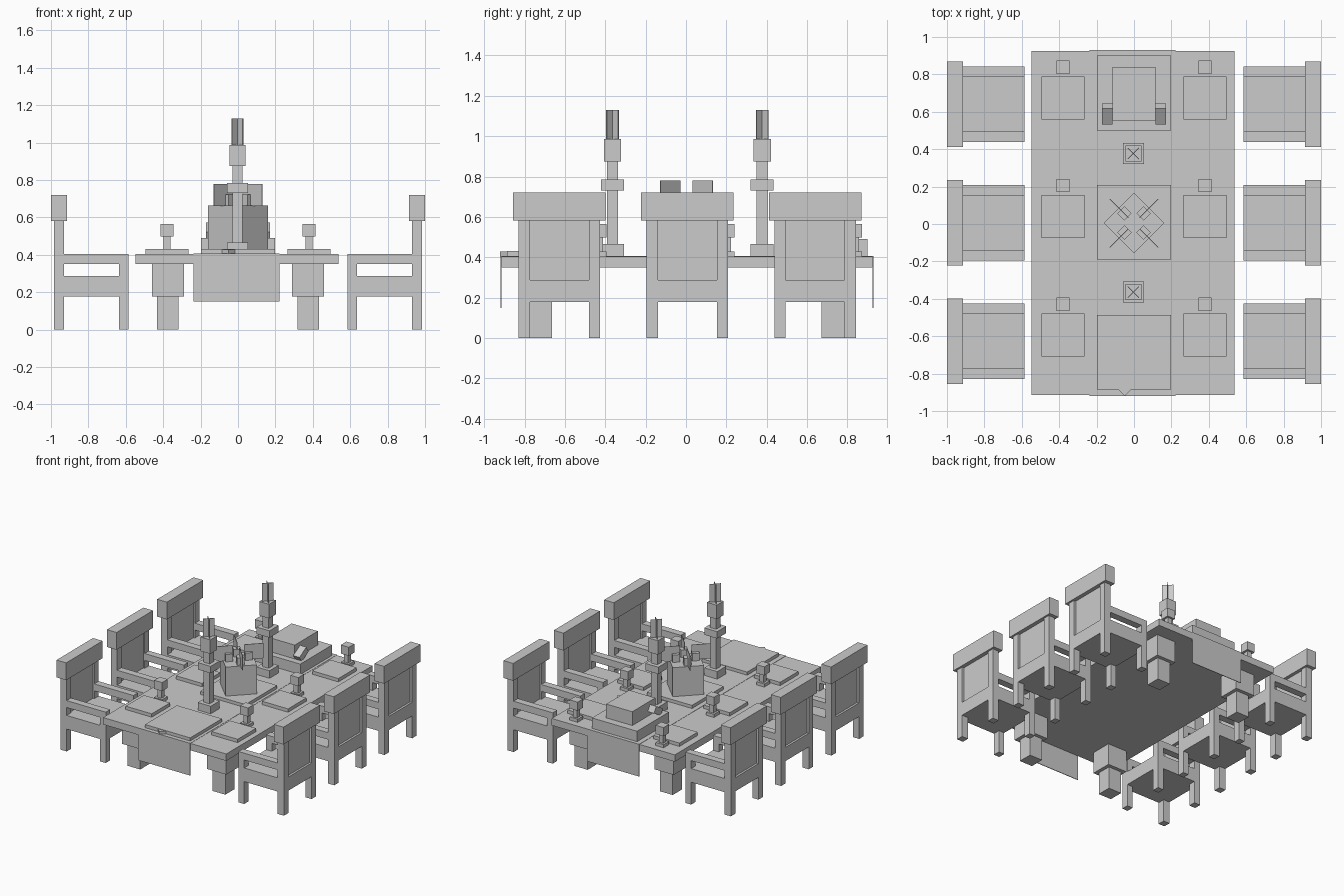
import bpy
import bmesh
from math import radians
from mathutils import Matrix, Vector

if "Cube" in bpy.data.objects:
    bpy.data.objects.remove(bpy.data.objects["Cube"])

grey = bpy.data.materials.new("plain grey")
grey.use_nodes = True
grey.diffuse_color = (0.6, 0.6, 0.6, 1)
grey.node_tree.nodes["Principled BSDF"].inputs["Base Color"].default_value = (0.6, 0.6, 0.6, 1)


def add_box(bm, x, y, z, turn=0, axis="Z"):
    """Box between the (low, high) pairs x, y, z, turned about its own centre."""
    mid = Vector([sum(r) / 2 for r in (x, y, z)])
    size = Matrix.Diagonal([r[1] - r[0] for r in (x, y, z)] + [1])
    spin = Matrix.Rotation(radians(turn), 4, axis)
    bmesh.ops.create_cube(bm, size=1, matrix=Matrix.Translation(mid) @ spin @ size)


def about(centre, half):
    return (centre - half, centre + half)


def make_mesh(name, boxes):
    bm = bmesh.new()
    for b in boxes:
        add_box(bm, *b)
    mesh = bpy.data.meshes.new(name)
    bm.to_mesh(mesh)
    bm.free()
    mesh.materials.append(grey)
    return mesh


def place(name, mesh, location=(0, 0, 0), turn=0):
    obj = bpy.data.objects.new(name, mesh)
    obj.location = location
    obj.rotation_euler.z = radians(turn)
    bpy.context.scene.collection.objects.link(obj)
    return obj


TOP = 0.405                      # table surface
SEATS = (0.64, 0.007, -0.627)    # chair rows along the table
ROWS = ("back", "middle", "front")
SIDES = (("left", 1), ("right", -1))

# Table top, stepped legs and the runner hanging over both ends
place("table_top", make_mesh("table_top", [((-0.549, 0.537), (-0.915, 0.925), (0.35, TOP))]))
leg = make_mesh("table_leg", [
    (about(0, 0.085), about(0, 0.085), (0.178, 0.35)),
    (about(0, 0.057), about(0, 0.057), (0, 0.178)),
])
for side, sx in SIDES:
    for end, y in (("front", -0.72), ("back", 0.727)):
        place(f"table_leg_{end}_{side}", leg, (0.375 * sx, y, 0))
place("table_runner", make_mesh("table_runner", [
    ((-0.237, 0.222), (-0.917, 0.927), (TOP - 0.003, TOP + 0.002)),
    ((-0.237, 0.222), (-0.919, -0.914), (0.15, TOP + 0.002)),
    ((-0.237, 0.222), (0.924, 0.929), (0.15, TOP + 0.002)),
]))

# Armchair, facing -x with its back towards +x
BACK, FRONT, WIDE = (0.93, 0.985), (0.585, 0.635), 0.202
chair_boxes = [
    ((0.585, 0.985), about(0, WIDE), (0.178, 0.287)),       # seat
    ((0.942, 0.968), about(0, 0.15), (0.28, 0.59)),         # back panel
    ((0.915, 1.0), about(0, 0.229), (0.582, 0.72)),         # top rail
]
for s in (-1, 1):
    edge = about(s * (WIDE - 0.028), 0.028)
    chair_boxes += [
        (BACK, edge, (0, 0.59)),                            # back post
        (FRONT, edge, (0, 0.18)),                           # front leg
        (FRONT, edge, (0.28, 0.352)),                       # arm support
        ((0.585, 0.94), edge, (0.35, TOP)),                 # armrest
    ]
chair = make_mesh("armchair", chair_boxes)

# Place setting and goblet shared by every seat
place_mat = make_mesh("place_mat", [(about(0, 0.115), about(0, 0.115), (TOP, 0.432))])
goblet = make_mesh("goblet", [
    (about(0, 0.035), about(0, 0.035), (TOP, 0.43)),
    (about(0, 0.019), about(0, 0.019), (0.43, 0.498)),
    (about(0, 0.035), about(0, 0.035), (0.497, 0.566)),
])
for row, y in zip(ROWS, SEATS):
    for side, sx in SIDES:
        place(f"armchair_{row}_{side}", chair, (0, y, 0), 0 if sx > 0 else 180)
        place(f"place_mat_{row}_{side}", place_mat, (0.379 * sx, y + 0.033, 0))
        place(f"goblet_{row}_{side}", goblet, (0.379 * sx, y + 0.198, 0))

# Candlesticks with crossed flat flames
candlestick = make_mesh("candlestick", [
    (about(0, 0.057), about(0, 0.057), (TOP, 0.467)),
    (about(0, 0.027), about(0, 0.027), (0.46, 0.88)),
    (about(0, 0.057), about(0, 0.057), (0.73, 0.785)),
    (about(0, 0.043), about(0, 0.043), (0.875, 0.987)),
])
flame = make_mesh("flame", [
    (about(0, 0.042), about(0, 0.002), (0.98, 1.13), t) for t in (45, -45)
])
for end, y in (("front", -0.364), ("back", 0.377)):
    place(f"candlestick_{end}", candlestick, (-0.003, y, 0))
    place(f"flame_{end}", flame, (-0.003, y, 0))

# Serving boards along the middle
for row, y, top in (("back", 0.7, 0.49), ("middle", 0.009, 0.432), ("front", -0.686, 0.432)):
    place(f"serving_board_{row}", make_mesh("serving_board", [
        (about(0, 0.199), about(y, 0.2), (TOP, top))]))
place("board_corner", make_mesh("board_corner", [
    (about(-0.05, 0.025), about(-0.885, 0.025), (TOP, 0.428), 45)]))

# Roast with a tilted drumstick on each side
place("roast_body", make_mesh("roast_body", [(about(0, 0.115), (0.55, 0.84), (0.48, 0.6))]))
for side, sx in SIDES:
    place(f"drumstick_{side}", make_mesh("drumstick", [
        (about(0.142 * sx, 0.028), about(0.588, 0.05), about(0.525, 0.027), 30, "X")]))

# Square vase turned on its corner, with stems and flat leaves
place("vase", make_mesh("vase", [
    (about(0, 0.114), about(0.006, 0.114), (0.43, 0.663), 45)]))
corners = [(sx, sy) for sx in (-1, 1) for sy in (-1, 1)]
place("stems", make_mesh("stems", [
    (about(0.051 * sx, 0.027), about(0.006 + 0.051 * sy, 0.027), (0.65, 0.722), 45)
    for sx, sy in corners]))
place("leaves", make_mesh("leaves", [
    (about(0.08 * sx, 0.07), about(0.003 + 0.08 * sy, 0.002), (0.66, 0.78), 45 * sx * sy)
    for sx, sy in corners]))
